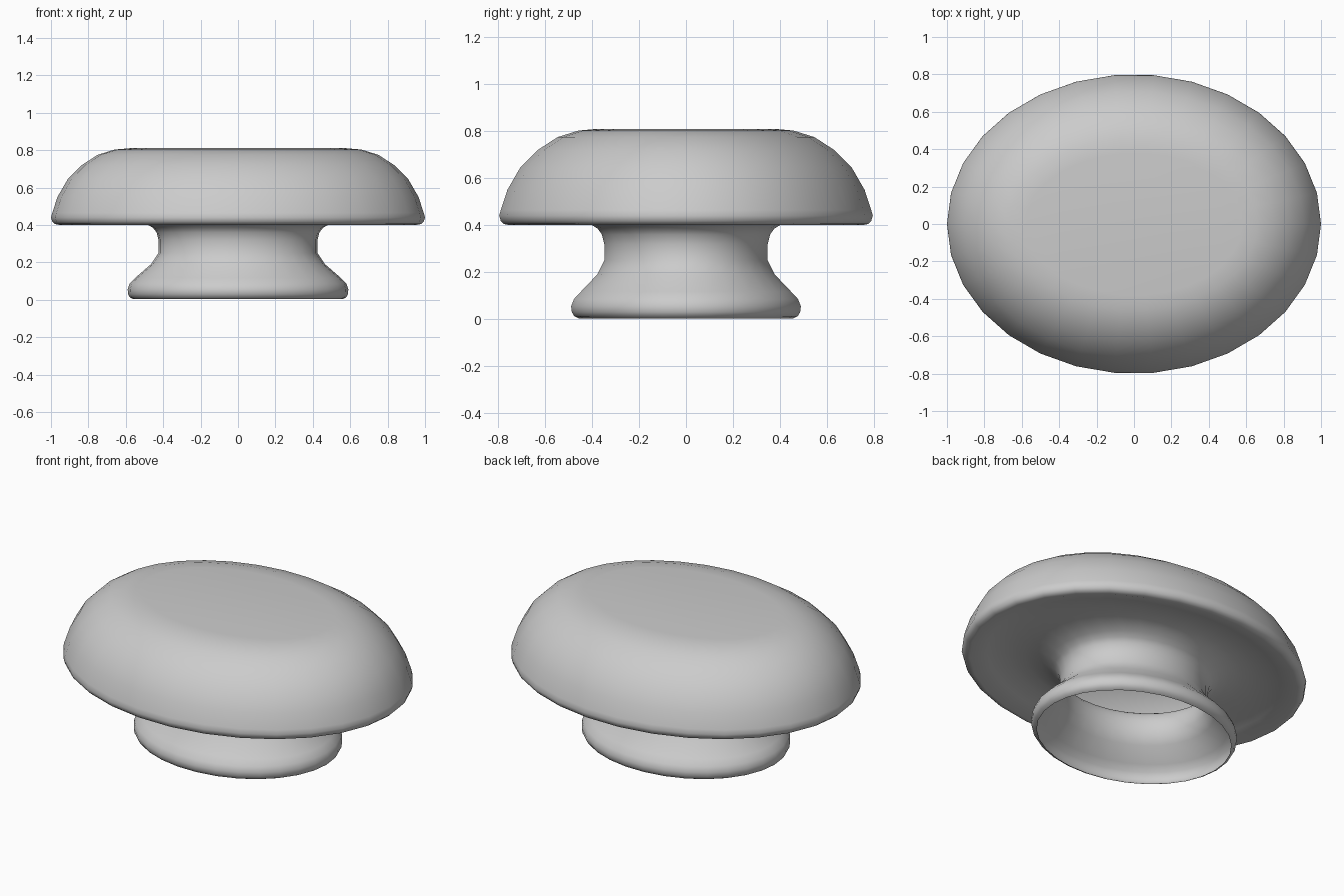
import bpy, bmesh, math

if "Cube" in bpy.data.objects:
    bpy.data.objects.remove(bpy.data.objects["Cube"])

SEGMENTS = 30

# Oval lathe profile: half-width in x, half-width in y, height
FOOT_AND_NECK = [
    (0.56, 0.46, 0.003), (0.578, 0.478, 0.012), (0.588, 0.489, 0.03),
    (0.59, 0.492, 0.055), (0.58, 0.48, 0.085), (0.55, 0.45, 0.117),
    (0.465, 0.38, 0.19), (0.425, 0.35, 0.25), (0.425, 0.35, 0.32),
    (0.435, 0.36, 0.36), (0.455, 0.378, 0.385), (0.49, 0.41, 0.405),
]
# Shallow dish under the cap
DISH = [(0.55, 0.44, 0.425), (0.64, 0.495, 0.44), (0.75, 0.57, 0.442),
        (0.86, 0.665, 0.428)]
# The cap's oval is 0.2 narrower in y all the way up: half-width in x, height
CAP = [(0.955, 0.40), (0.98, 0.405), (0.993, 0.418), (1.0, 0.44), (0.993, 0.465),
       (0.965, 0.55), (0.91, 0.645), (0.835, 0.72), (0.75, 0.775),
       (0.66, 0.803), (0.58, 0.81)]


def oval_lathe(name, profile):
    """Skin oval rings into a shell, open below and closed by a flat top."""
    bm = bmesh.new()
    rings = []
    for rx, ry, z in profile:
        rings.append([bm.verts.new((rx * math.cos(a), ry * math.sin(a), z))
                      for a in (2 * math.pi * i / SEGMENTS for i in range(SEGMENTS))])
    for low, high in zip(rings, rings[1:]):
        for i in range(SEGMENTS):
            j = (i + 1) % SEGMENTS
            bm.faces.new((low[i], low[j], high[j], high[i]))
    bm.faces.new(rings[-1])
    for face in bm.faces:
        face.smooth = True
    mesh = bpy.data.meshes.new(name)
    bm.to_mesh(mesh)
    bm.free()
    obj = bpy.data.objects.new(name, mesh)
    bpy.context.collection.objects.link(obj)
    return obj


# Hollow knob: flared foot, waisted neck and domed cap in one shell
oval_lathe("oval_knob", FOOT_AND_NECK + DISH + [(x, x - 0.2, z) for x, z in CAP])
